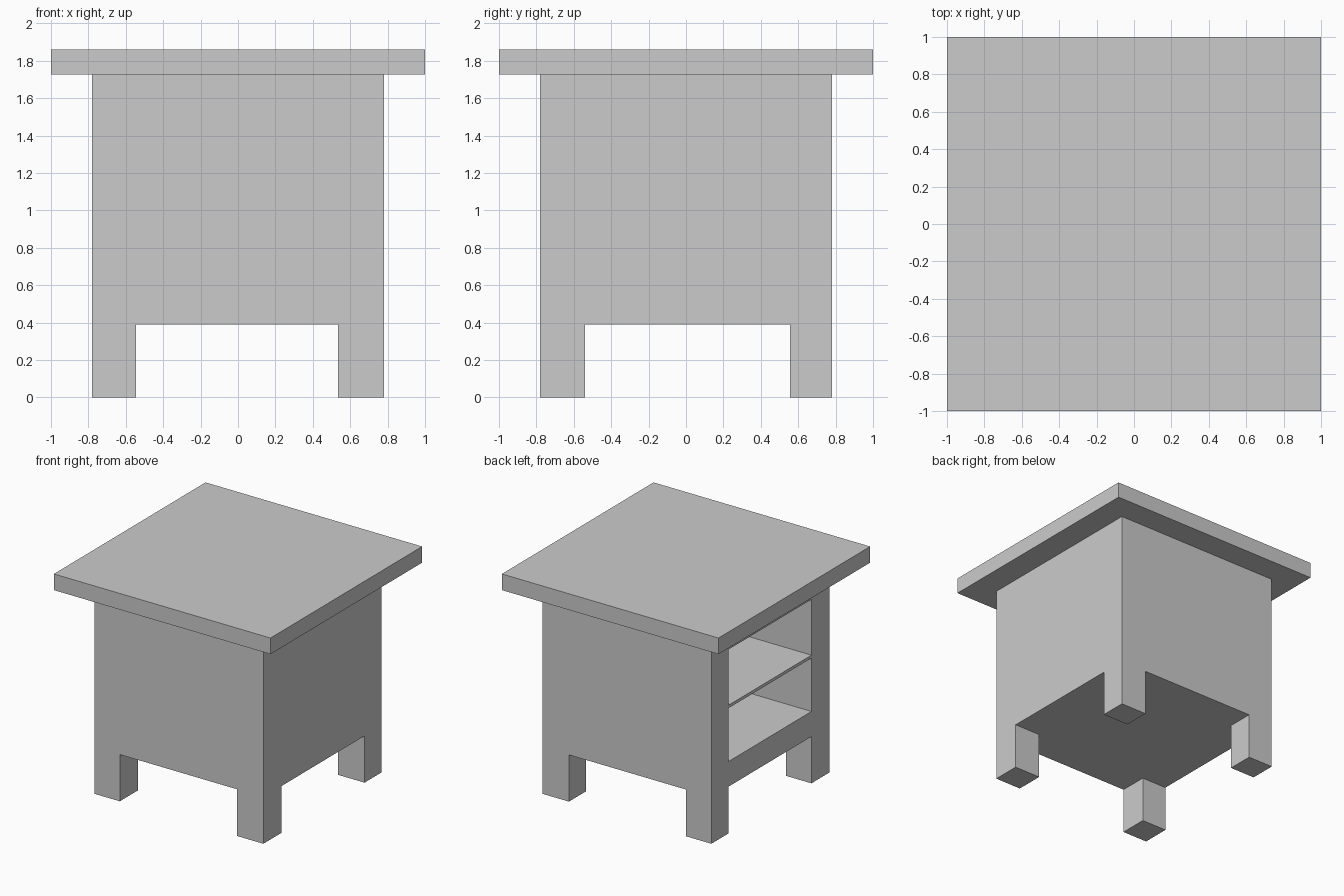
import bpy
from mathutils import Vector

if "Cube" in bpy.data.objects:
    bpy.data.objects.remove(bpy.data.objects["Cube"])


def box(name, lo, hi):
    """Axis-aligned box between two opposite corners."""
    lo, hi = Vector(lo), Vector(hi)
    bpy.ops.mesh.primitive_cube_add(size=1)
    ob = bpy.context.object
    ob.name = name
    for v in ob.data.vertices:
        v.co = [(lo[i] + hi[i]) / 2 + v.co[i] * (hi[i] - lo[i]) for i in range(3)]
    return ob


def cut(target, lo, hi):
    """Subtract a box from the target and discard the cutter."""
    cutter = box("cutter", lo, hi)
    cutter.hide_render = True
    mod = target.modifiers.new("cut", 'BOOLEAN')
    mod.operation = 'DIFFERENCE'
    mod.solver = 'EXACT'
    mod.object = cutter
    bpy.context.view_layer.objects.active = target
    bpy.ops.object.modifier_apply(modifier=mod.name)
    bpy.data.objects.remove(cutter, do_unlink=True)


HALF = 0.78                  # cabinet half width
X0, X1 = -0.545, 0.535       # inner leg faces in x
Y0, Y1 = -0.54, 0.555        # inner leg faces in y
UNDER, NECK, TOP = 0.39, 1.725, 1.86

# Cabinet body with four legs
body = box("cabinet_body", (-HALF, -HALF, 0), (HALF, HALF, NECK))
cut(body, (-1, Y0, -0.2), (1, Y1, UNDER))
cut(body, (X0, -1, -0.2), (X1, 1, UNDER))

# Open compartment on the left side
cut(body, (-1, Y0, 0.60), (X1, Y1, 1.535))

# Thin shelf dividing the compartment
box("shelf", (-HALF, Y0, 1.045), (X1, Y1, 1.07))

# Overhanging table top
box("table_top", (-1, -1, NECK), (1, 1, TOP))
